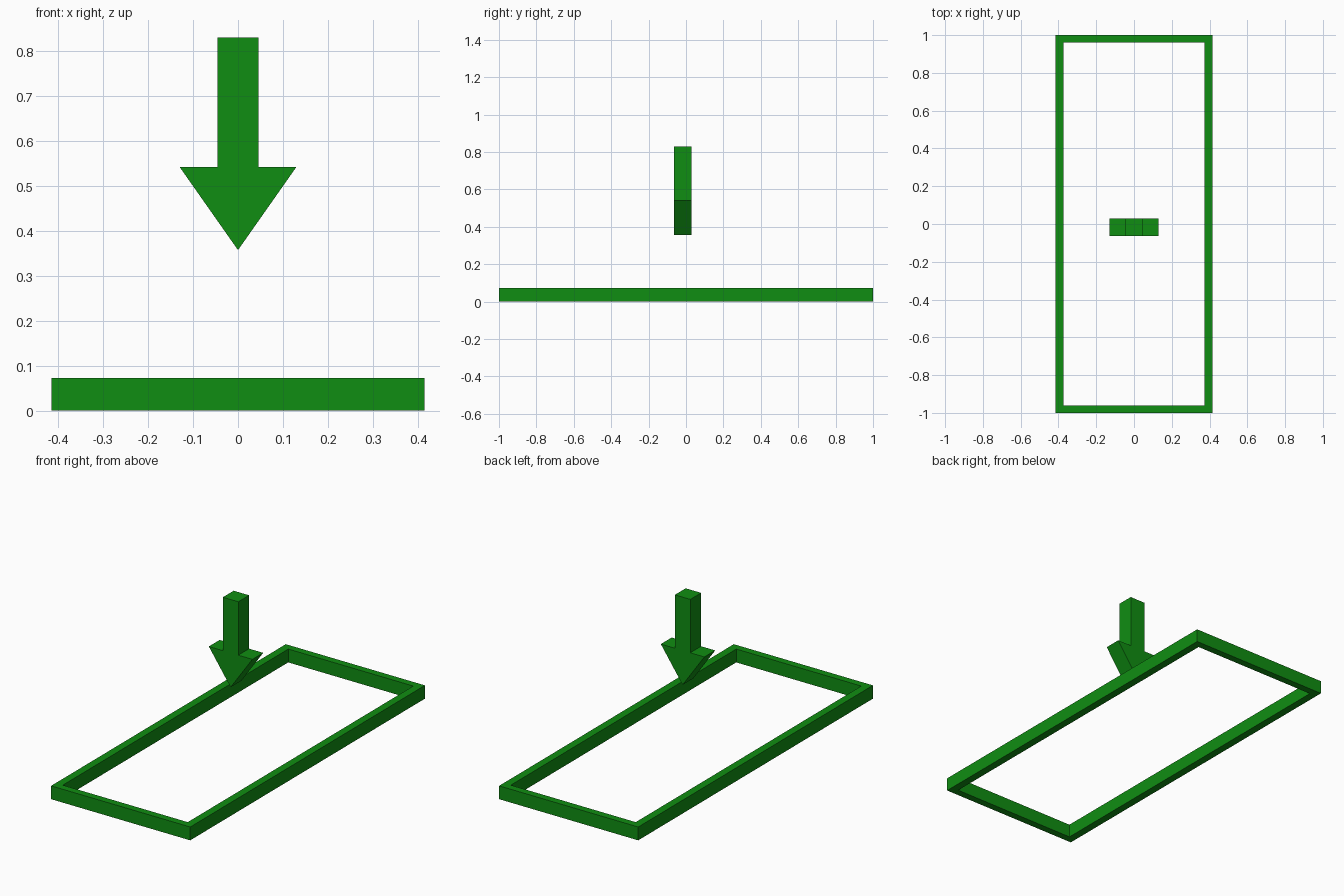
import bpy, bmesh

if "Cube" in bpy.data.objects:
    bpy.data.objects.remove(bpy.data.objects["Cube"])

green = bpy.data.materials.new("green")
green.diffuse_color = (0.005, 0.27, 0.006, 1)
green.use_nodes = True
green.node_tree.nodes["Principled BSDF"].inputs["Base Color"].default_value = green.diffuse_color


def extruded(name, points, faces, direction):
    """Extrude a flat profile along a direction into a closed solid."""
    bm = bmesh.new()
    verts = [bm.verts.new(p) for p in points]
    base = [bm.faces.new([verts[i] for i in f]) for f in faces]
    new = bmesh.ops.extrude_face_region(bm, geom=base, use_keep_orig=True)["geom"]
    moved = [g for g in new if isinstance(g, bmesh.types.BMVert)]
    bmesh.ops.translate(bm, verts=moved, vec=direction)
    bmesh.ops.recalc_face_normals(bm, faces=bm.faces)
    mesh = bpy.data.meshes.new(name)
    bm.to_mesh(mesh)
    bm.free()
    mesh.materials.append(green)
    obj = bpy.data.objects.new(name, mesh)
    bpy.context.collection.objects.link(obj)
    return obj


def rectangle(x, y):
    return [(-x, -y, 0), (x, -y, 0), (x, y, 0), (-x, y, 0)]


# Rectangular ground frame, mitred at the corners
extruded("ground_frame",
         rectangle(0.415, 1.0) + rectangle(0.373, 0.961),
         [(i, (i + 1) % 4, (i + 1) % 4 + 4, i + 4) for i in range(4)],
         (0, 0, 0.072))

# Down-pointing arrow: shaft and head share the shoulder edge
y, shoulder = -0.063, 0.542
extruded("arrow",
         [(-0.046, y, 0.83), (0.046, y, 0.83), (0.046, y, shoulder), (-0.046, y, shoulder),
          (0.13, y, shoulder), (0, y, 0.357), (-0.13, y, shoulder)],
         [(0, 3, 2, 1), (3, 6, 5, 4, 2)],
         (0, 0.092, 0))
